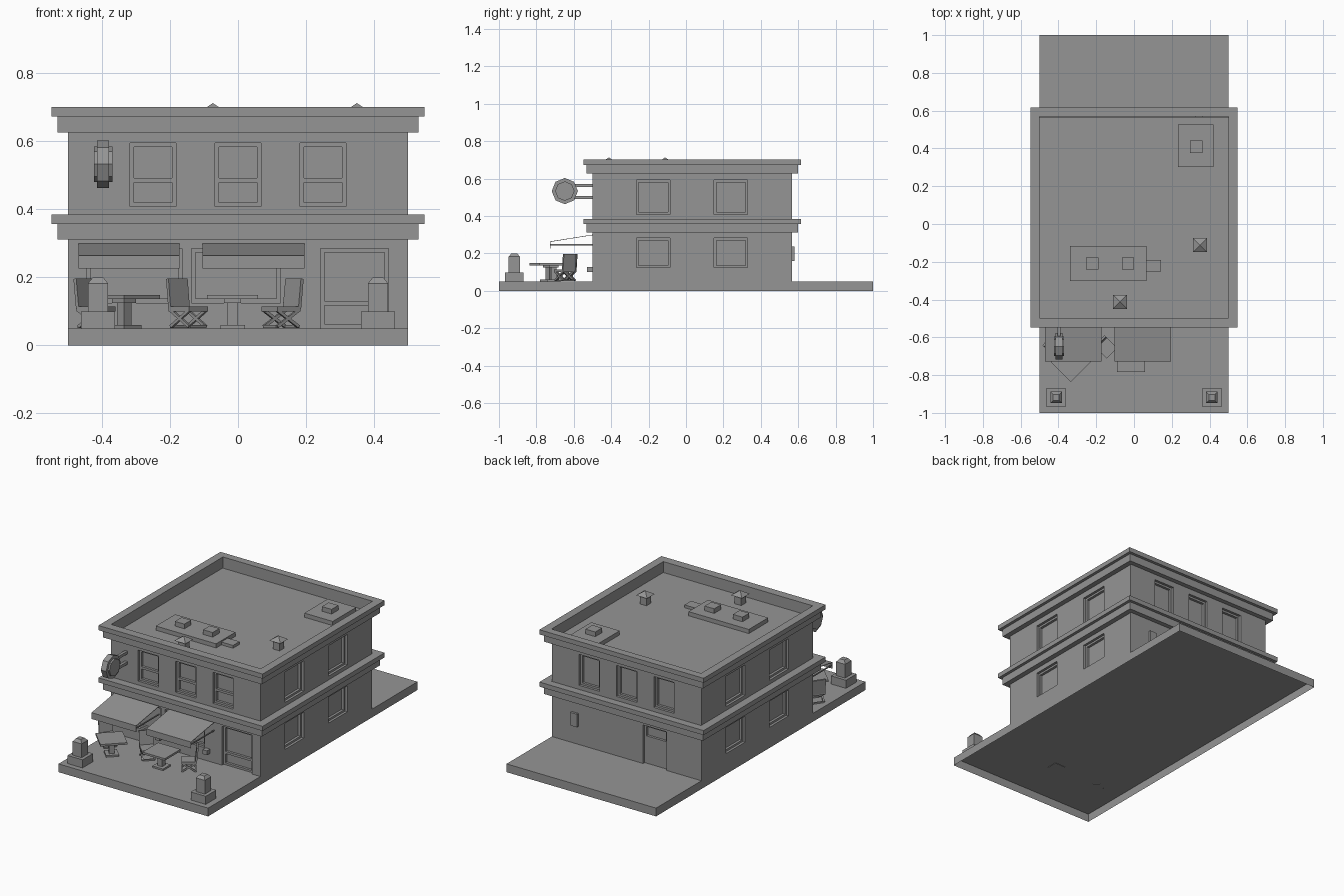
import bpy, bmesh
from math import radians, pi, sqrt
from mathutils import Matrix, Vector

if "Cube" in bpy.data.objects:
    bpy.data.objects.remove(bpy.data.objects["Cube"])

grey = bpy.data.materials.new("plain_grey")
grey.use_nodes = True
grey.diffuse_color = (0.3, 0.3, 0.3, 1)
grey.node_tree.nodes["Principled BSDF"].inputs["Base Color"].default_value = (0.3, 0.3, 0.3, 1)

FRONT, BACK, SIDE = -0.5, 0.567, 0.5
GROUND, ROOF = 0.05, 0.635


def add_box(bm, lo, hi, place=Matrix()):
    lo, hi = Vector(lo), Vector(hi)
    m = Matrix.Translation((lo + hi) / 2) @ Matrix.Diagonal((hi - lo).to_4d())
    bmesh.ops.create_cube(bm, size=1, matrix=place @ m)


def add_frustum(bm, x, y, z0, z1, r0, r1, place=Matrix()):
    # square tapered block, r = half width
    m = place @ Matrix.Translation((x, y, (z0 + z1) / 2)) @ Matrix.Rotation(pi / 4, 4, 'Z')
    bmesh.ops.create_cone(bm, cap_ends=True, segments=4, radius1=r0 * sqrt(2),
                          radius2=r1 * sqrt(2), depth=z1 - z0, matrix=m)


def add_bar(bm, a, b, thick, place=Matrix()):
    # square bar between two points
    a, b = Vector(a), Vector(b)
    turn = (b - a).to_track_quat('Z', 'Y').to_matrix().to_4x4()
    m = place @ Matrix.Translation((a + b) / 2) @ turn
    m = m @ Matrix.Diagonal((thick, thick, (b - a).length, 1))
    bmesh.ops.create_cube(bm, size=1, matrix=m)


def finish(name, bm):
    bmesh.ops.recalc_face_normals(bm, faces=bm.faces)
    mesh = bpy.data.meshes.new(name)
    bm.to_mesh(mesh)
    bm.free()
    mesh.materials.append(grey)
    ob = bpy.data.objects.new(name, mesh)
    bpy.context.collection.objects.link(ob)
    return ob


def box(name, lo, hi):
    bm = bmesh.new()
    add_box(bm, lo, hi)
    return finish(name, bm)


# Ground slab: a shell that is open underneath
bm = bmesh.new()
add_box(bm, (-0.5, -1, 0), (0.5, 1, GROUND))
bm.normal_update()
bmesh.ops.delete(bm, geom=[f for f in bm.faces if f.normal.z < -0.5], context='FACES')
finish("ground_slab", bm)

# Openings: wall placement, u range, z range, heights of cross rails
front_wall = Matrix.Translation((0, FRONT, 0))
back_wall = Matrix.Translation((0, BACK, 0)) @ Matrix.Rotation(pi, 4, 'Z')
left_wall = Matrix.Translation((SIDE, 0, 0)) @ Matrix.Rotation(pi / 2, 4, 'Z')
right_wall = Matrix.Translation((-SIDE, 0, 0)) @ Matrix.Rotation(-pi / 2, 4, 'Z')
openings = []
for x in (-0.25, 0, 0.25):
    openings.append((front_wall, x - 0.068, x + 0.068, 0.408, 0.595, [0.486]))
    openings.append((back_wall, x - 0.068, x + 0.068, 0.408, 0.595, []))
for y in (-0.175, 0.24):
    for z0, z1 in ((0.124, 0.281), (0.408, 0.591)):
        openings.append((left_wall, y - 0.09, y + 0.09, z0, z1, []))
        openings.append((right_wall, -y - 0.09, -y + 0.09, z0, z1, []))
openings.append((front_wall, -0.445, -0.165, 0.125, 0.285, []))
openings.append((front_wall, -0.137, 0.125, 0.125, 0.285, []))
openings.append((front_wall, 0.243, 0.443, GROUND, 0.285, [0.124]))
openings.append((back_wall, 0.11, 0.265, GROUND, 0.283, []))

# Walls with recessed openings
walls = box("building_walls", (-SIDE, FRONT, GROUND), (SIDE, BACK, ROOF))
bm = bmesh.new()
for place, u0, u1, z0, z1, rails in openings:
    add_box(bm, (u0, -0.05, z0), (u1, 0.03, z1), place)
cutter = finish("opening_cutter", bm)
cutter.hide_render = True
cut = walls.modifiers.new("openings", 'BOOLEAN')
cut.object = cutter
cut.solver = 'EXACT'
bpy.context.view_layer.objects.active = walls
bpy.ops.object.modifier_apply(modifier=cut.name)
bpy.data.objects.remove(cutter)

# Window and door frames
bm = bmesh.new()
W = 0.012
for place, u0, u1, z0, z1, rails in openings:
    for a, b in ((u0, u0 + W), (u1 - W, u1)):
        add_box(bm, (a, 0.015, z0), (b, 0.032, z1), place)
    for a, b in [(z0, z0 + W), (z1 - W, z1)] + [(r - 0.007, r + 0.007) for r in rails]:
        add_box(bm, (u0 + W, 0.015, a), (u1 - W, 0.032, b), place)
# solid lower part of the back door, leaving a small light above it
add_box(bm, (0.11 + W, 0.015, GROUND + W), (0.265 - W, 0.032, 0.215), back_wall)
finish("window_and_door_frames", bm)


# Cornice rings: open in the middle so the roof sits sunk behind the parapet
def ring(name, out, z0, z1):
    bm = bmesh.new()
    xo, y0, y1, yi0, yi1 = SIDE + out, FRONT - out, BACK + out, FRONT + 0.003, BACK + 0.003
    add_box(bm, (-xo, y0, z0), (xo, yi0, z1))
    add_box(bm, (-xo, yi1, z0), (xo, y1, z1))
    for s in (-1, 1):
        add_box(bm, (min(s * SIDE, s * xo), yi0, z0), (max(s * SIDE, s * xo), yi1, z1))
    finish(name, bm)


for label, z in (("middle", 0.311), ("roof", 0.627)):
    ring(label + "_cornice_lower", 0.031, z, z + 0.046)
    ring(label + "_cornice_upper", 0.049, z + 0.046, z + 0.074)

# Roof units
box("roof_unit_back", (0.232, 0.302, ROOF), (0.422, 0.526, 0.66))
box("roof_unit_back_cap", (0.297, 0.377, 0.66), (0.362, 0.442, 0.688))
box("roof_unit_front", (-0.338, -0.302, ROOF), (0.065, -0.117, 0.66))
box("roof_unit_duct", (0.065, -0.252, ROOF), (0.143, -0.19, 0.652))
for x in (-0.221, -0.032):
    box("roof_unit_front_cap", (x - 0.032, -0.242, 0.66), (x + 0.032, -0.178, 0.688))
for x, y in ((0.35, -0.112), (-0.074, -0.412)):
    bm = bmesh.new()
    add_frustum(bm, x, y, ROOF, 0.688, 0.022, 0.022)
    add_frustum(bm, x, y, 0.688, 0.713, 0.037, 0)
    finish("roof_vent", bm)

# Back wall meter box and small front wall boxes
box("meter_box", (0.322, BACK, 0.158), (0.366, BACK + 0.014, 0.237))
for x in (-0.17, 0.148):
    box("wall_box", (x - 0.015, -0.53, 0.1), (x + 0.015, FRONT, 0.126))

# Awnings
for x0, x1 in ((-0.47, -0.172), (-0.104, 0.195)):
    bm = bmesh.new()
    top = [Vector(p) for p in ((x0, FRONT, 0.3), (x1, FRONT, 0.3),
                               (x1, -0.727, 0.264), (x0, -0.727, 0.264))]
    verts = [bm.verts.new(p) for p in top]
    under = [bm.verts.new(p - Vector((0, 0, 0.003))) for p in top]
    bm.faces.new(verts)
    bm.faces.new(under)
    for i in range(4):
        j = (i + 1) % 4
        bm.faces.new((verts[i], verts[j], under[j], under[i]))
    add_box(bm, (x0, -0.728, 0.226), (x1, -0.725, 0.264))
    for x in (x0 + 0.005, x1 - 0.005):
        add_bar(bm, (x, FRONT, 0.246), (x, -0.727, 0.246), 0.006)
    finish("awning", bm)

# Hanging sign
bm = bmesh.new()
for radius, depth in ((0.07, 0.035), (0.052, 0.055)):
    m = Matrix.Translation((-0.397, -0.648, 0.533)) @ Matrix.Rotation(pi / 2, 4, 'Y')
    bmesh.ops.create_cone(bm, cap_ends=True, segments=8, radius1=radius,
                          radius2=radius, depth=depth, matrix=m)
for z in (0.562, 0.499):
    add_bar(bm, (-0.397, FRONT, z), (-0.397, -0.61, z), 0.017)
finish("hanging_sign", bm)

# Patio posts
for x in (-0.412, 0.412):
    bm = bmesh.new()
    add_frustum(bm, x, -0.918, GROUND, 0.099, 0.05, 0.05)
    add_frustum(bm, x, -0.918, 0.099, 0.182, 0.03, 0.03)
    add_frustum(bm, x, -0.918, 0.182, 0.199, 0.03, 0.016)
    finish("patio_post", bm)

# Tables
for x, y, turn in ((-0.335, -0.73, 45), (-0.016, -0.708, 0)):
    m = Matrix.Translation((x, y, 0)) @ Matrix.Rotation(radians(turn), 4, 'Z')
    bm = bmesh.new()
    for r, z0, z1 in ((0.036, GROUND - 0.002, 0.06), (0.015, 0.06, 0.125),
                      (0.025, 0.125, 0.136), (0.075, 0.136, 0.148)):
        add_frustum(bm, 0, 0, z0, z1, r, r, m)
    finish("patio_table", bm)

# Folding chairs, seat facing local +x
for x, y, turn in ((-0.418, -0.643, -35), (-0.146, -0.655, -45), (0.127, -0.65, 215)):
    m = Matrix.Translation((x, y, 0)) @ Matrix.Rotation(radians(turn), 4, 'Z')
    bm = bmesh.new()
    add_box(bm, (-0.042, -0.04, 0.1), (0.042, 0.04, 0.114), m)
    lean = m @ Matrix.Translation((-0.034, 0, 0.11)) @ Matrix.Rotation(radians(-6), 4, 'Y')
    add_box(bm, (-0.01, -0.04, 0), (0, 0.04, 0.087), lean)
    for s in (-0.034, 0.034):
        add_bar(bm, (-0.038, s, 0.055), (0.038, s, 0.103), 0.009, m)
        add_bar(bm, (0.038, s, 0.055), (-0.038, s, 0.103), 0.009, m)
    for e in (-0.038, 0.038):
        add_bar(bm, (e, -0.034, 0.055), (e, 0.034, 0.055), 0.008, m)
    finish("patio_chair", bm)
